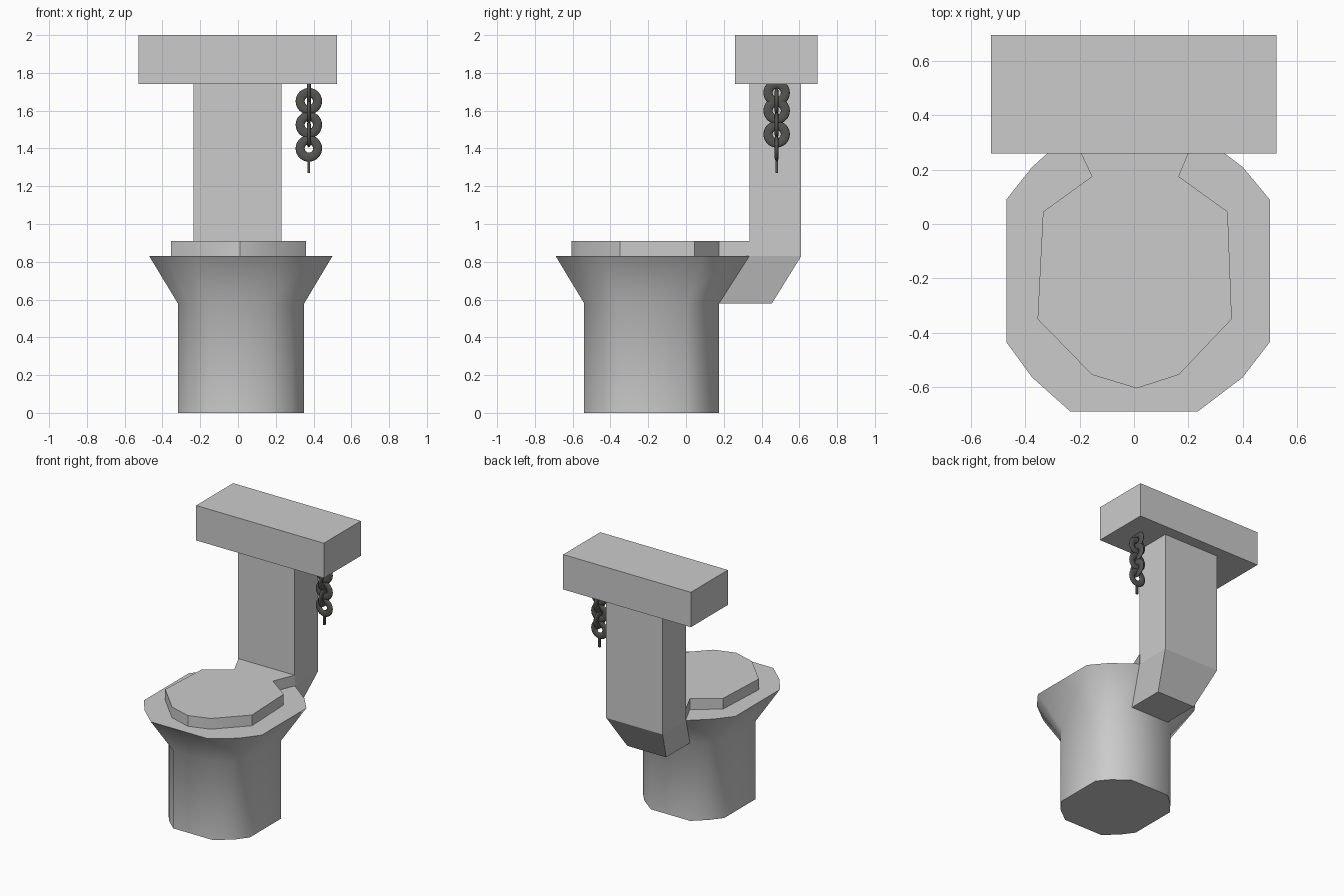
import bpy, bmesh, math

if "Cube" in bpy.data.objects:
    bpy.data.objects.remove(bpy.data.objects["Cube"])


def material(name, col):
    m = bpy.data.materials.new(name)
    m.diffuse_color = (*col, 1)
    m.use_nodes = True
    m.node_tree.nodes["Principled BSDF"].inputs["Base Color"].default_value = m.diffuse_color
    return m


porcelain = material("light grey porcelain", (0.6, 0.6, 0.6))
iron = material("dark chain metal", (0.09, 0.09, 0.08))


def loft(name, rings, mat, smooth=None):
    """Join equal-length loops of 3D points and cap both ends."""
    bm = bmesh.new()
    loops = [[bm.verts.new(p) for p in r] for r in rings]
    n = len(loops[0])
    for a, b in zip(loops, loops[1:]):
        for i in range(n):
            j = (i + 1) % n
            bm.faces.new((a[i], a[j], b[j], b[i]))
    bm.faces.new(loops[0][::-1])
    bm.faces.new(loops[-1])
    bmesh.ops.recalc_face_normals(bm, faces=bm.faces)
    me = bpy.data.meshes.new(name)
    bm.to_mesh(me)
    bm.free()
    ob = bpy.data.objects.new(name, me)
    bpy.context.collection.objects.link(ob)
    me.materials.append(mat)
    if smooth:
        smooth_by_angle(ob, smooth)
    return ob


def smooth_by_angle(ob, deg):
    bpy.ops.object.select_all(action='DESELECT')
    ob.select_set(True)
    bpy.context.view_layer.objects.active = ob
    bpy.ops.object.shade_smooth_by_angle(angle=math.radians(deg))


def rect(x0, x1, y0, y1, z):
    return [(x0, y0, z), (x1, y0, z), (x1, y1, z), (x0, y1, z)]


# bowl: straight pedestal flaring to a chamfered rim
rim = [(-0.235, -0.69), (0.235, -0.69), (0.4, -0.565), (0.5, -0.435),
       (0.5, 0.09), (0.4, 0.21), (0.235, 0.335), (-0.235, 0.335),
       (-0.375, 0.21), (-0.47, 0.09), (-0.47, -0.435), (-0.375, -0.565)]
s = 0.69
base = [(0.016 + (x - 0.015) * s, -0.182 + (y + 0.1775) * s * 1.01) for x, y in rim]
loft("bowl", [[(x, y, 0) for x, y in base],
              [(x, y, 0.58) for x, y in base],
              [(x, y, 0.83) for x, y in rim]], porcelain, 60)

# lid with a narrow neck running back to the column
lid = [(-0.155, -0.555), (0.01, -0.605), (0.165, -0.555), (0.36, -0.35),
       (0.345, 0.045), (0.165, 0.175), (0.232, 0.337), (-0.232, 0.337),
       (-0.155, 0.175), (-0.335, 0.045), (-0.355, -0.35)]
loft("lid", [[(x, y, z) for x, y in lid] for z in (0.83, 0.91)], porcelain, 30)

# column: tapered elbow behind the bowl, then straight up to the tank
loft("column", [rect(-0.155, 0.165, 0.17, 0.455, 0.58),
                rect(-0.235, 0.23, 0.335, 0.61, 0.83),
                rect(-0.235, 0.23, 0.335, 0.61, 1.74)], porcelain)

# tank
loft("tank", [rect(-0.527, 0.525, 0.26, 0.695, z) for z in (1.74, 2.0)], porcelain)

# chain: flat rings turned alternately by a quarter
CX, CY = 0.375, 0.48
for i, z in enumerate((1.695, 1.65, 1.60, 1.525, 1.475, 1.40)):
    bpy.ops.mesh.primitive_torus_add(
        major_segments=32, minor_segments=10, major_radius=0.046, minor_radius=0.024,
        location=(CX, CY, z),
        rotation=(math.pi / 2, 0, math.pi / 2 if i % 2 == 0 else 0))
    link = bpy.context.object
    link.name = f"chain_link_{i + 1}"
    link.scale.z = 0.45
    link.data.materials.append(iron)
    smooth_by_angle(link, 60)

# thin pull at the chain's end
loft("chain_pull", [rect(CX - 0.007, CX + 0.007, CY - 0.007, CY + 0.007, z)
                    for z in (1.27, 1.35)], iron)
